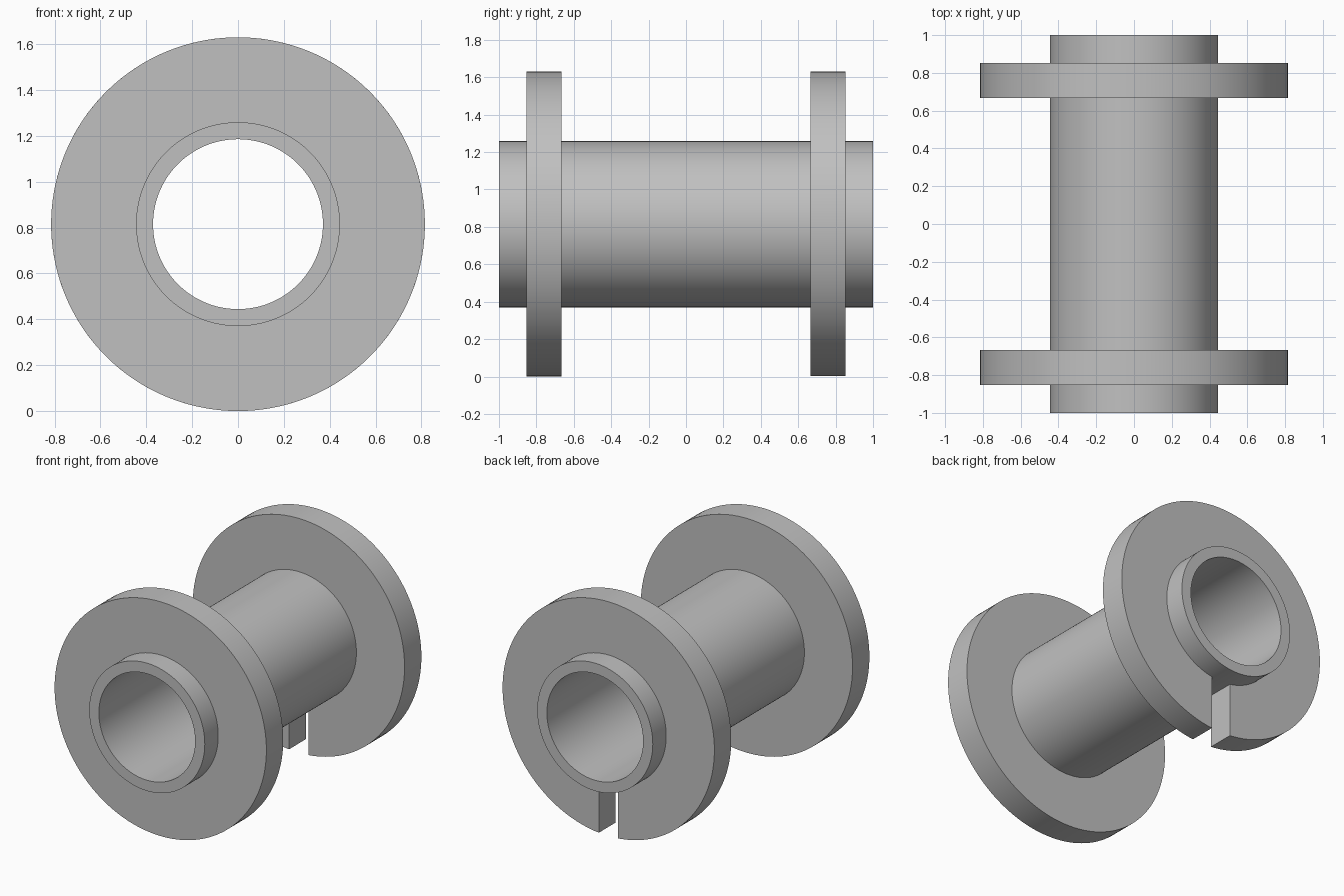
import bpy, bmesh
from math import sin, cos, asin, pi, radians

cube = bpy.data.objects.get("Cube")
if cube:
    bpy.data.objects.remove(cube)

UNIT = 2 / 27
BORE, TUBE, RIM = 5 * UNIT, 6 * UNIT, 11 * UNIT
SLOT_HALF = UNIT
STEPS = 144

grey = bpy.data.materials.new("plain grey")
grey.use_nodes = True
colour = (0.53, 0.53, 0.53, 1)
grey.diffuse_color = colour
grey.node_tree.nodes["Principled BSDF"].inputs["Base Color"].default_value = colour


def ring(name, inner, outer, y0, y1, slot=0):
    """Ring along y; a slot leaves a parallel-sided gap at the bottom."""
    bm = bmesh.new()
    sections = []
    for i in range(STEPS + 1 if slot else STEPS):
        t = i / STEPS
        section = []
        for r, y in ((inner, y0), (outer, y0), (outer, y1), (inner, y1)):
            start = asin(slot / r)
            a = start + t * (2 * pi - 2 * start)
            section.append(bm.verts.new((r * sin(a), y, RIM - r * cos(a))))
        sections.append(section)
    pairs = list(zip(sections, sections[1:]))
    if slot:
        bm.faces.new(sections[0])
        bm.faces.new(sections[-1])
    else:
        pairs.append((sections[-1], sections[0]))
    for a, b in pairs:
        for k in range(4):
            n = (k + 1) % 4
            bm.faces.new((a[k], a[n], b[n], b[k]))
    bmesh.ops.recalc_face_normals(bm, faces=bm.faces)
    mesh = bpy.data.meshes.new(name)
    bm.to_mesh(mesh)
    bm.free()
    mesh.materials.append(grey)
    obj = bpy.data.objects.new(name, mesh)
    bpy.context.collection.objects.link(obj)
    bpy.ops.object.select_all(action="DESELECT")
    obj.select_set(True)
    bpy.context.view_layer.objects.active = obj
    bpy.ops.object.shade_smooth_by_angle(angle=radians(30))
    return obj


# Hollow core tube
ring("core_tube", BORE, TUBE, -1, 1)

# Flanges, seated slightly into the tube wall; the rear one is slotted
seat = TUBE - 0.02
near, far = 1 - 4.5 * UNIT, 1 - 2 * UNIT
ring("front_flange", seat, RIM, -far, -near)
ring("back_flange", seat, RIM, near, far, SLOT_HALF)
